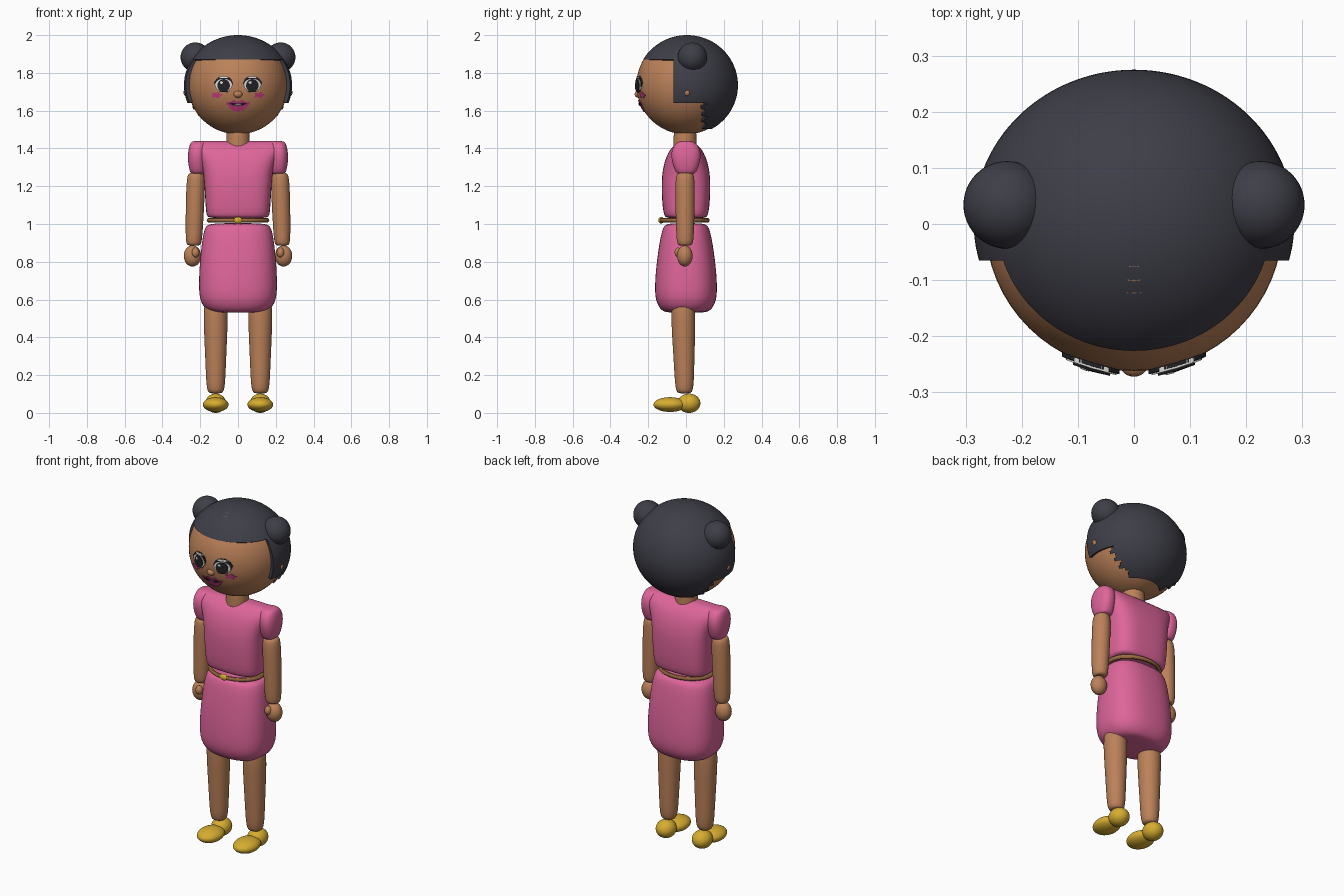
import bpy, bmesh, math
from math import sin, cos, pi

if "Cube" in bpy.data.objects:
    bpy.data.objects.remove(bpy.data.objects["Cube"])


def material(name, r, g, b):
    m = bpy.data.materials.new(name)
    m.use_nodes = True
    m.diffuse_color = (r, g, b, 1)
    m.node_tree.nodes["Principled BSDF"].inputs["Base Color"].default_value = (r, g, b, 1)
    return m


SKIN = material("warm brown skin", .50, .22, .10)
PINK = material("pink cloth", .73, .13, .32)
HAIR = material("charcoal hair", .048, .048, .065)
GOLD = material("gold", .68, .42, .03)
BELT = material("tan leather", .34, .15, .055)
LIPS = material("magenta", .58, .05, .22)
WHITE = material("eye white", .72, .70, .66)
BLACK = material("lash black", .016, .016, .02)

HEAD_Z, HEAD_X, HEAD_R = 1.737, .265, .262


def add_object(name, bm, mat, angle=40, subsurf=0):
    """Turn a bmesh into a smooth object with one material."""
    bmesh.ops.recalc_face_normals(bm, faces=bm.faces)
    me = bpy.data.meshes.new(name)
    bm.to_mesh(me)
    bm.free()
    me.materials.append(mat)
    ob = bpy.data.objects.new(name, me)
    bpy.context.collection.objects.link(ob)
    bpy.ops.object.select_all(action='DESELECT')
    ob.select_set(True)
    bpy.context.view_layer.objects.active = ob
    if subsurf:
        mod = ob.modifiers.new("Smooth", 'SUBSURF')
        mod.levels = mod.render_levels = subsurf
        bpy.ops.object.modifier_apply(modifier=mod.name)
    bpy.ops.object.shade_smooth_by_angle(angle=math.radians(angle))
    return ob


def ball_mesh(centre, radii, seg=48):
    bm = bmesh.new()
    bmesh.ops.create_uvsphere(bm, u_segments=seg, v_segments=seg // 2, radius=1)
    bmesh.ops.scale(bm, vec=radii, verts=bm.verts)
    bmesh.ops.translate(bm, vec=centre, verts=bm.verts)
    return bm


def ball(name, mat, centre, radii, seg=48):
    return add_object(name, ball_mesh(centre, radii, seg), mat)


def loft(name, mat, rows, power=2, n=24):
    """Stack of superellipse rings: each row is z, centre x, centre y, half x, half y."""
    bm = bmesh.new()
    rings = []
    for z, cx, cy, hx, hy in rows:
        ring = []
        for i in range(n):
            c, s = cos(2 * pi * i / n), sin(2 * pi * i / n)
            x = math.copysign(abs(c) ** (2 / power), c)
            y = math.copysign(abs(s) ** (2 / power), s)
            ring.append(bm.verts.new((cx + hx * x, cy + hy * y, z)))
        rings.append(ring)
    for a, b in zip(rings, rings[1:]):
        for i in range(n):
            j = (i + 1) % n
            bm.faces.new((a[i], a[j], b[j], b[i]))
    bm.faces.new(rings[0][::-1])
    bm.faces.new(rings[-1])
    return add_object(name, bm, mat, 60, 2)


def plate(name, mat, cx, cz, outline, lift, thick=.009):
    """Thin plate following the face, from an outline around (cx, cz)."""
    def on_face(x, z, d):
        k = 1 - (x / HEAD_X) ** 2 - ((z - HEAD_Z) / HEAD_R) ** 2
        return (x, -HEAD_R * math.sqrt(max(k, 0)) - d, z)
    bm = bmesh.new()
    pts = [(cx + x, cz + z) for x, z in outline]
    front = [bm.verts.new(on_face(x, z, lift)) for x, z in pts]
    back = [bm.verts.new(on_face(x, z, lift - thick)) for x, z in pts]
    mid_f = bm.verts.new(on_face(cx, cz, lift))
    mid_b = bm.verts.new(on_face(cx, cz, lift - thick))
    for i in range(len(pts)):
        j = (i + 1) % len(pts)
        bm.faces.new((mid_f, front[i], front[j]))
        bm.faces.new((mid_b, back[j], back[i]))
        bm.faces.new((front[i], back[i], back[j], front[j]))
    return add_object(name, bm, mat)


def oval(rx, rz, lobes=0, depth=0, n=40):
    out = []
    for i in range(n):
        t = 2 * pi * i / n
        k = 1 + depth * cos(lobes * t)
        out.append((rx * k * cos(t), rz * k * sin(t)))
    return out


def mirrored(half):
    return half + [(-x, z) for x, z in reversed(half) if x]


# Head, neck and nose
ball("head", SKIN, (0, 0, HEAD_Z), (HEAD_X, HEAD_R, HEAD_R), 64)
loft("neck", SKIN, [(1.38, 0, -.005, .06, .06), (1.40, 0, -.005, .063, .063),
                    (1.46, 0, -.005, .062, .061), (1.53, 0, -.005, .058, .058)])
ball("nose", SKIN, (0, -.252, 1.687), (.024, .02, .019), 24)

# Hair cap: shell cut to a fringe, side locks and a ragged nape
FRINGE, LOCK_Y, LOCK_Z, NAPE_Y = 1.872, -.065, 1.64, .1
bm = ball_mesh((0, .005, 1.735), (.286, .27, .265), 112)
for co, no in (((0, 0, FRINGE), (0, 0, 1)), ((0, LOCK_Y, 0), (0, 1, 0)),
               ((0, 0, LOCK_Z), (0, 0, 1))):
    bmesh.ops.bisect_plane(bm, geom=bm.verts[:] + bm.edges[:] + bm.faces[:],
                           plane_co=co, plane_no=no)


def is_hair(p):
    if p.z > FRINGE or (p.z > LOCK_Z and p.y > LOCK_Y):
        return True
    return p.z > 1.5 and p.y > NAPE_Y + .012 * sin(p.z * 170)


bare = [f for f in bm.faces if not is_hair(f.calc_center_median())]
bmesh.ops.delete(bm, geom=bare, context='FACES')
hair = add_object("hair", bm, HAIR)
solid = hair.modifiers.new("Thickness", 'SOLIDIFY')
solid.thickness, solid.offset = .028, -1
bpy.ops.object.modifier_apply(modifier=solid.name)
bpy.ops.object.shade_smooth_by_angle(angle=math.radians(40))

# Mouth
plate("lips", LIPS, 0, 1.628, mirrored(
    [(0, .018), (.02, .029), (.04, .018), (.066, .016), (.046, -.012), (.026, -.03), (0, -.034)]), .006)
plate("mouth_line", BLACK, 0, 1.633, mirrored(
    [(0, .003), (.02, .007), (.052, .006), (.025, -.006), (0, -.007)]), .009)
plate("teeth", WHITE, 0, 1.632, oval(.018, .002), .011)

# Dress: bodice and skirt
loft("bodice", PINK, [
    (1.03, 0, 0, .15, .10), (1.04, 0, 0, .168, .116), (1.1, 0, 0, .172, .126),
    (1.2, 0, 0, .178, .13), (1.28, 0, 0, .184, .126), (1.35, 0, 0, .205, .108),
    (1.4, 0, 0, .238, .082), (1.43, 0, 0, .25, .048), (1.441, 0, 0, .25, .022)], 3.2, 32)
loft("skirt", PINK, [
    (.53, 0, 0, .12, .10), (.54, 0, 0, .165, .13), (.59, 0, 0, .204, .163),
    (.68, 0, 0, .209, .166), (.8, 0, 0, .203, .156), (.92, 0, 0, .19, .138),
    (.985, 0, 0, .176, .122), (1.006, 0, 0, .15, .10)], 2.5, 32)

# Belt with buckle
bpy.ops.mesh.primitive_torus_add(location=(0, -.008, 1.02), major_radius=.154, minor_radius=.012,
                                 major_segments=64, minor_segments=12)
belt = bpy.context.object
belt.name = "belt"
belt.scale.y = .8
belt.data.materials.append(BELT)
bpy.ops.object.shade_smooth_by_angle()
ball("belt_buckle", GOLD, (0, -.132, 1.02), (.024, .014, .018), 24)

for side, s in (("left", 1), ("right", -1)):
    # Hair buns and ears
    ball(side + "_bun", HAIR, (s * .226, .034, 1.883), (.078, .078, .078))
    ball(side + "_ear", SKIN, (s * .274, .006, 1.695), (.015, .016, .018), 20)

    # Eyes and cheeks
    ex, ez = s * .076, 1.735
    plate(side + "_lashes", BLACK, ex, ez + .004, [
        (s * x, z) for x, z in ((-.05, .006), (-.04, .03), (-.015, .044), (.015, .044), (.038, .03),
                                (.052, .01), (.044, -.012), (.02, -.04), (-.02, -.042), (-.04, -.02))], .007)
    plate(side + "_eye_white", WHITE, ex, ez, oval(.045, .034), .009)
    plate(side + "_iris", BLACK, ex, ez - .002, oval(.033, .034), .012)
    plate(side + "_eyelid", WHITE, ex, ez + .042, oval(.027, .005, 6, .15), .010)
    plate(side + "_eye_glint", WHITE, ex - .012, ez + .014, oval(.008, .007, n=16), .0135)
    plate(side + "_cheek", LIPS, s * .113, 1.682, oval(.025, .014, 5, .2), .004)

    # Sleeves, arms and hands
    loft(side + "_sleeve", PINK, [
        (z, s * x, 0, hx, hy) for z, x, hx, hy in (
            (1.262, .213, .03, .04), (1.275, .214, .042, .056), (1.33, .218, .048, .076),
            (1.385, .217, .048, .08), (1.425, .212, .043, .06), (1.441, .205, .038, .03))], 2.4)
    loft(side + "_arm", SKIN, [
        (z, s * x, -.005, h, h + .002) for z, x, h in (
            (.885, .234, .03), (.896, .234, .043), (1.0, .231, .047),
            (1.15, .226, .05), (1.255, .222, .049), (1.274, .222, .034))])
    ball(side + "_hand", SKIN, (s * .241, -.006, .831), (.046, .041, .056), 32)
    ball(side + "_thumb", SKIN, (s * .225, -.041, .849), (.02, .019, .026), 24)

    # Legs and shoes
    loft(side + "_leg", SKIN, [
        (z, s * .118, y, h, h) for z, y, h in (
            (.102, -.008, .03), (.116, -.008, .049), (.25, -.01, .054),
            (.42, -.013, .062), (.56, -.015, .066), (.61, -.015, .05))])
    ball(side + "_shoe_toe", GOLD, (s * .118, -.085, .044), (.068, .087, .039))
    ball(side + "_shoe_heel", GOLD, (s * .118, .016, .051), (.055, .06, .051))
